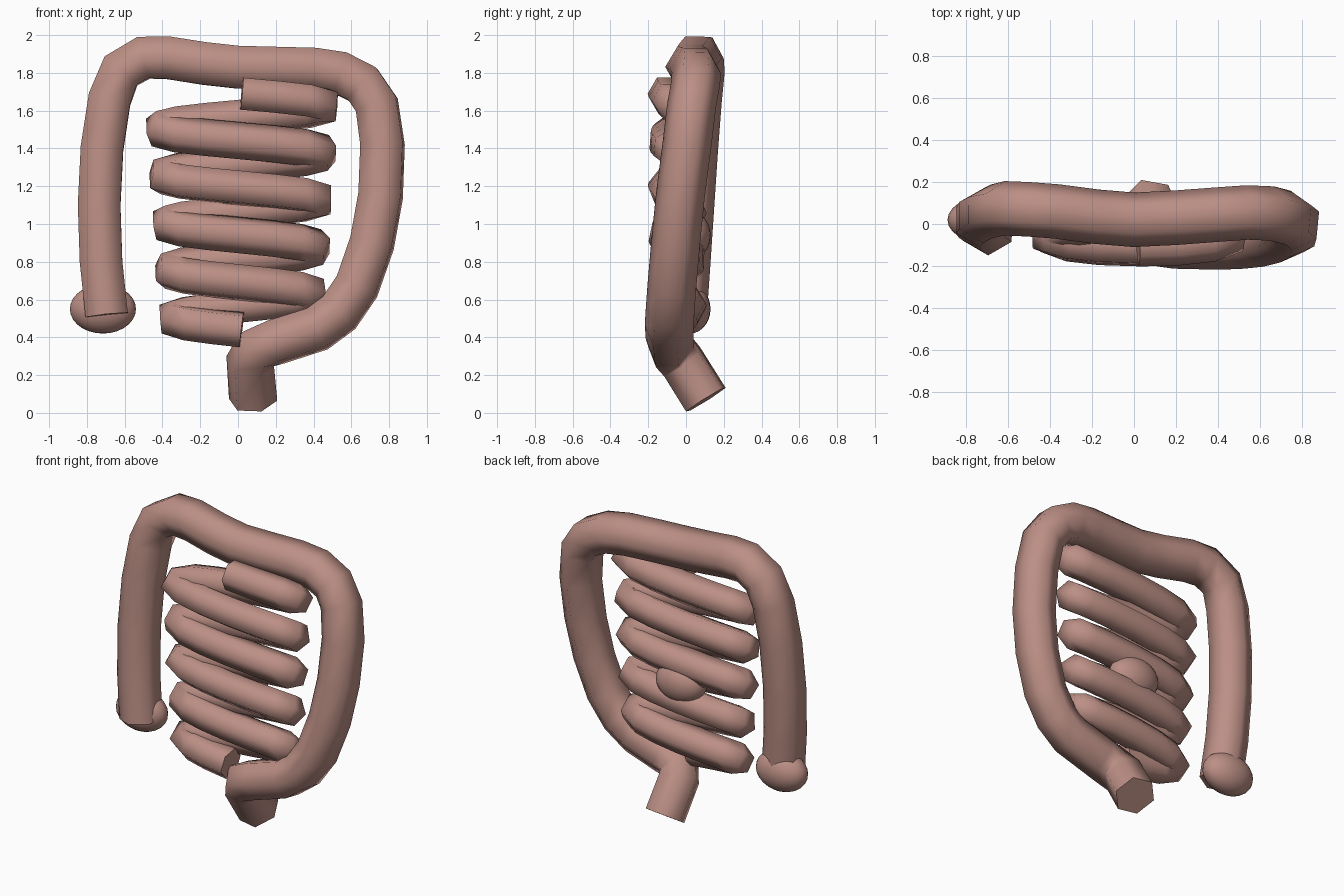
import bpy, bmesh, math
from mathutils import Vector

cube = bpy.data.objects.get("Cube")
if cube:
    bpy.data.objects.remove(cube)

flesh = bpy.data.materials.new("dusty_pink")
flesh.use_nodes = True
colour = (0.50, 0.275, 0.235, 1)
flesh.diffuse_color = colour
flesh.node_tree.nodes["Principled BSDF"].inputs["Base Color"].default_value = colour


def finish(name, bm):
    bmesh.ops.recalc_face_normals(bm, faces=bm.faces)
    mesh = bpy.data.meshes.new(name)
    bm.to_mesh(mesh)
    bm.free()
    mesh.materials.append(flesh)
    obj = bpy.data.objects.new(name, mesh)
    bpy.context.collection.objects.link(obj)


def tube(name, path, radius, sides=6):
    """Sweep a polygon along a path without twisting; smooth sides, flat ends."""
    pts = [Vector(p) for p in path]
    bm = bmesh.new()
    rings = []
    u, old = Vector((0, 1, 0)), None
    for i, p in enumerate(pts):
        a = (p - pts[i - 1]).normalized() if i else Vector()
        b = (pts[i + 1] - p).normalized() if i < len(pts) - 1 else Vector()
        t = (a + b).normalized()
        if old:
            u = old.rotation_difference(t) @ u
        u = (u - t * u.dot(t)).normalized()
        v, old = t.cross(u), t
        ring = []
        for k in range(sides):
            w = math.tau * k / sides
            ring.append(bm.verts.new(p + radius * (u * math.cos(w) + v * math.sin(w))))
        rings.append(ring)
    for r, s in zip(rings, rings[1:]):
        for k in range(sides):
            n = (k + 1) % sides
            bm.faces.new((r[k], r[n], s[n], s[k])).smooth = True
    bm.faces.new(rings[0])
    bm.faces.new(rings[-1])
    finish(name, bm)


def ellipsoid(name, centre, radii):
    bm = bmesh.new()
    bmesh.ops.create_uvsphere(bm, u_segments=24, v_segments=14, radius=1)
    bmesh.ops.scale(bm, vec=radii, verts=bm.verts)
    bmesh.ops.translate(bm, vec=centre, verts=bm.verts)
    for f in bm.faces:
        f.smooth = True
    finish(name, bm)


# Thick outer tube: up the right, across the top, down the left, out at the base
tube("large_bowel", [
    (-.695, -.02, .515), (-.725, .0, .8), (-.735, .02, 1.1), (-.72, .04, 1.4),
    (-.68, .06, 1.66), (-.62, .075, 1.81), (-.5, .07, 1.88), (-.37, .06, 1.88),
    (-.18, .035, 1.85), (0, .02, 1.83), (.2, .03, 1.825), (.4, .045, 1.82),
    (.54, .055, 1.8), (.66, .05, 1.74), (.735, .03, 1.63), (.765, .005, 1.42),
    (.755, -.03, 1.15), (.71, -.055, .9), (.63, -.075, .67), (.535, -.085, .53),
    (.42, -.09, .445), (.2, -.085, .375), (.1, -.075, .335), (.065, -.02, .27),
    (.08, .105, .07)], .13)

# Thin flattened coil, five turns, narrowing slightly downwards
TURNS, STEPS = 5, 14
coil = []
for i in range(TURNS * STEPS + 1):
    f = i / (TURNS * STEPS)
    w = math.tau * TURNS * f
    coil.append((.02 + (.45 - .085 * f) * math.sin(w),
                 -.047 - .058 * math.cos(w), 1.69 - 1.25 * f))
tube("small_bowel", coil, .098)

# Rounded pouches
ellipsoid("side_pouch", (-.715, .02, .55), (.175, .11, .13))
ellipsoid("middle_pouch", (.02, .02, .94), (.17, .11, .13))
